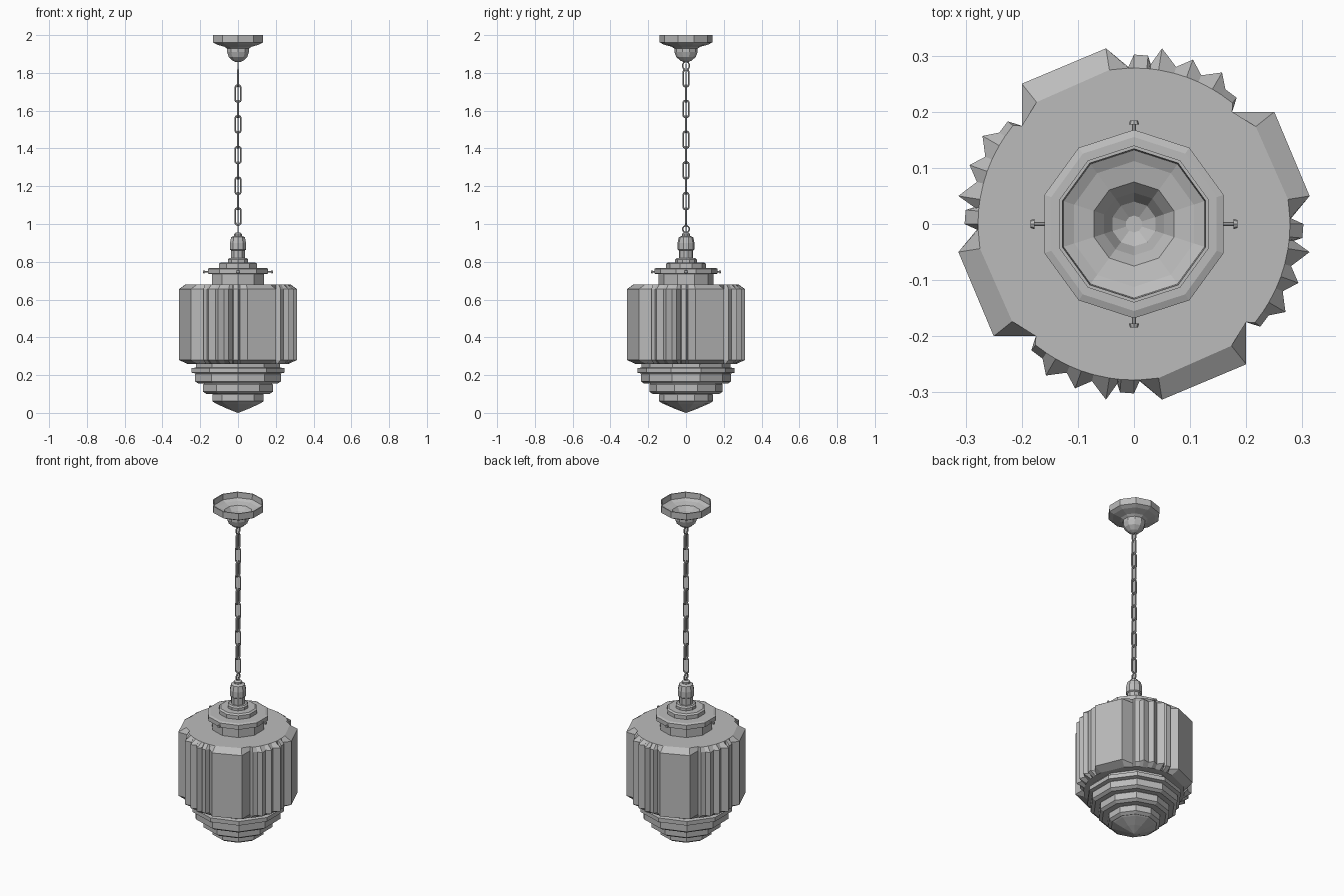
import bpy, bmesh, math
from mathutils import Matrix, Vector

cube = bpy.data.objects.get("Cube")
if cube:
    bpy.data.objects.remove(cube)

grey = bpy.data.materials.new("plain grey")
grey.use_nodes = True
GREY = (0.5, 0.5, 0.5, 1)
grey.diffuse_color = GREY
grey.node_tree.nodes["Principled BSDF"].inputs["Base Color"].default_value = GREY


def finish(name, bm):
    """Turn a bmesh into a named, flat shaded object."""
    bmesh.ops.recalc_face_normals(bm, faces=bm.faces)
    mesh = bpy.data.meshes.new(name)
    bm.to_mesh(mesh)
    bm.free()
    mesh.materials.append(grey)
    obj = bpy.data.objects.new(name, mesh)
    bpy.context.collection.objects.link(obj)
    return obj


def loft(name, rings, cap=True):
    """Skin a stack of equal length point rings."""
    bm = bmesh.new()
    loops = [[bm.verts.new(p) for p in ring] for ring in rings]
    n = len(loops[0])
    for a, b in zip(loops, loops[1:]):
        for i in range(n):
            j = (i + 1) % n
            bm.faces.new((a[i], a[j], b[j], b[i]))
    if cap:
        bm.faces.new(loops[0])
        bm.faces.new(loops[-1])
    return finish(name, bm)


def turned(name, profile, sides=10):
    """Lathe a (radius, height) profile into a faceted solid."""
    turn = math.tau / sides
    return loft(name, [[(r * math.cos((i + 0.5) * turn), r * math.sin((i + 0.5) * turn), z)
                        for i in range(sides)] for r, z in profile])


def link(name, z, half_width, half_height, wire, in_yz):
    """An oval wire link standing upright at height z."""
    bm = bmesh.new()
    straight = half_height - half_width
    loops = []
    for i in range(12):
        a = math.tau * (i + 0.5) / 12
        out = Vector((math.cos(a), 0, math.sin(a)))
        mid = out * (half_width - wire)
        mid.z += math.copysign(straight, out.z)
        loops.append([bm.verts.new(mid + wire * (out * math.cos(b) + Vector((0, math.sin(b), 0))))
                      for b in (math.tau * k / 6 for k in range(6))])
    for i in range(12):
        a, b = loops[i], loops[(i + 1) % 12]
        for k in range(6):
            m = (k + 1) % 6
            bm.faces.new((a[k], a[m], b[m], b[k]))
    obj = finish(name, bm)
    obj.location.z = z
    obj.rotation_euler.z = math.pi / 2 if in_yz else 0


# Glass body: one quarter of the outline has a flat panel and a run of flutes
quarter = [(0.2, -0.175), (0.2, -0.25), (0.05, -0.313), (0.01, -0.28), (0, -0.302),
           (-0.025, -0.3), (-0.03, -0.285), (-0.05, -0.313), (-0.075, -0.28),
           (-0.105, -0.293), (-0.12, -0.265), (-0.157, -0.27), (-0.163, -0.24),
           (-0.183, -0.225)]
outline = []
for k in range(4):
    spin = Matrix.Rotation(-k * math.pi / 2, 2)
    outline += [spin @ Vector(p) for p in quarter]


def body_ring(z, limit):
    return [(*(p * min(1, limit / p.length)), z) for p in outline]


loft("glass_body", [body_ring(0.26, 0.27), body_ring(0.28, 1),
                    body_ring(0.655, 1), body_ring(0.68, 0.278)])

# Stepped glass tiers under the body
turned("collar_tier", [(0.235, 0.27), (0.235, 0.24), (0.258, 0.237), (0.258, 0.213), (0.235, 0.208)])
for i, (r, top, low) in enumerate([(0.239, 0.213, 0.155), (0.194, 0.158, 0.1),
                                   (0.143, 0.105, 0.05)]):
    turned(f"lower_tier_{i + 1}", [(r - 0.008, top), (r, top - 0.008),
                                   (r, low + 0.012), (r - 0.018, low)])
turned("bottom_point", [(0.125, 0.052), (0.115, 0.046), (0.06, 0.022), (0.002, 0)])

# Metal gallery and stepped neck
turned("gallery", [(0.145, 0.675), (0.145, 0.735), (0.168, 0.737), (0.168, 0.763), (0.155, 0.768)])
turned("neck_step_wide", [(0.105, 0.764), (0.105, 0.79), (0.095, 0.797)])
turned("neck_step_narrow", [(0.057, 0.793), (0.057, 0.812), (0.05, 0.82)])
turned("lamp_socket", [(0.038, 0.815), (0.038, 0.86), (0.045, 0.865), (0.045, 0.9),
                       (0.038, 0.93), (0.022, 0.937), (0.022, 0.947), (0.012, 0.955)])

# Four thumb screws holding the glass
for i in range(4):
    bm = bmesh.new()
    for radius, length, reach in ((0.004, 0.045, 0.158), (0.009, 0.007, 0.181)):
        place = Matrix.Translation((reach, 0, 0.747)) @ Matrix.Rotation(math.pi / 2, 4, 'Y')
        bmesh.ops.create_cone(bm, cap_ends=True, segments=8, radius1=radius,
                              radius2=radius * 0.8, depth=length, matrix=place)
    finish(f"thumb_screw_{i + 1}", bm).rotation_euler.z = i * math.pi / 2

# Chain with end rings
link("lower_ring", 0.973, 0.021, 0.022, 0.004, True)
link("upper_ring", 1.838, 0.021, 0.025, 0.004, True)
for i in range(10):
    link(f"chain_link_{i + 1}", 1.04 + i * 0.0813, 0.02, 0.05, 0.005, i % 2 == 1)
bm = bmesh.new()
bmesh.ops.create_cone(bm, cap_ends=True, segments=6, radius1=0.003, radius2=0.003,
                      depth=0.89, matrix=Matrix.Translation((0, 0, 1.405)))
finish("hanging_cord", bm)

# Ceiling canopy: open dish with a rounded boss below
turned("ceiling_canopy", [(0.012, 1.857), (0.03, 1.865), (0.052, 1.885), (0.061, 1.91),
                          (0.061, 1.928), (0.075, 1.938), (0.118, 1.95), (0.14, 1.962),
                          (0.14, 2), (0.134, 2), (0.132, 1.968), (0.112, 1.958),
                          (0.075, 1.95), (0.056, 1.925), (0.04, 1.89), (0.015, 1.875)])
